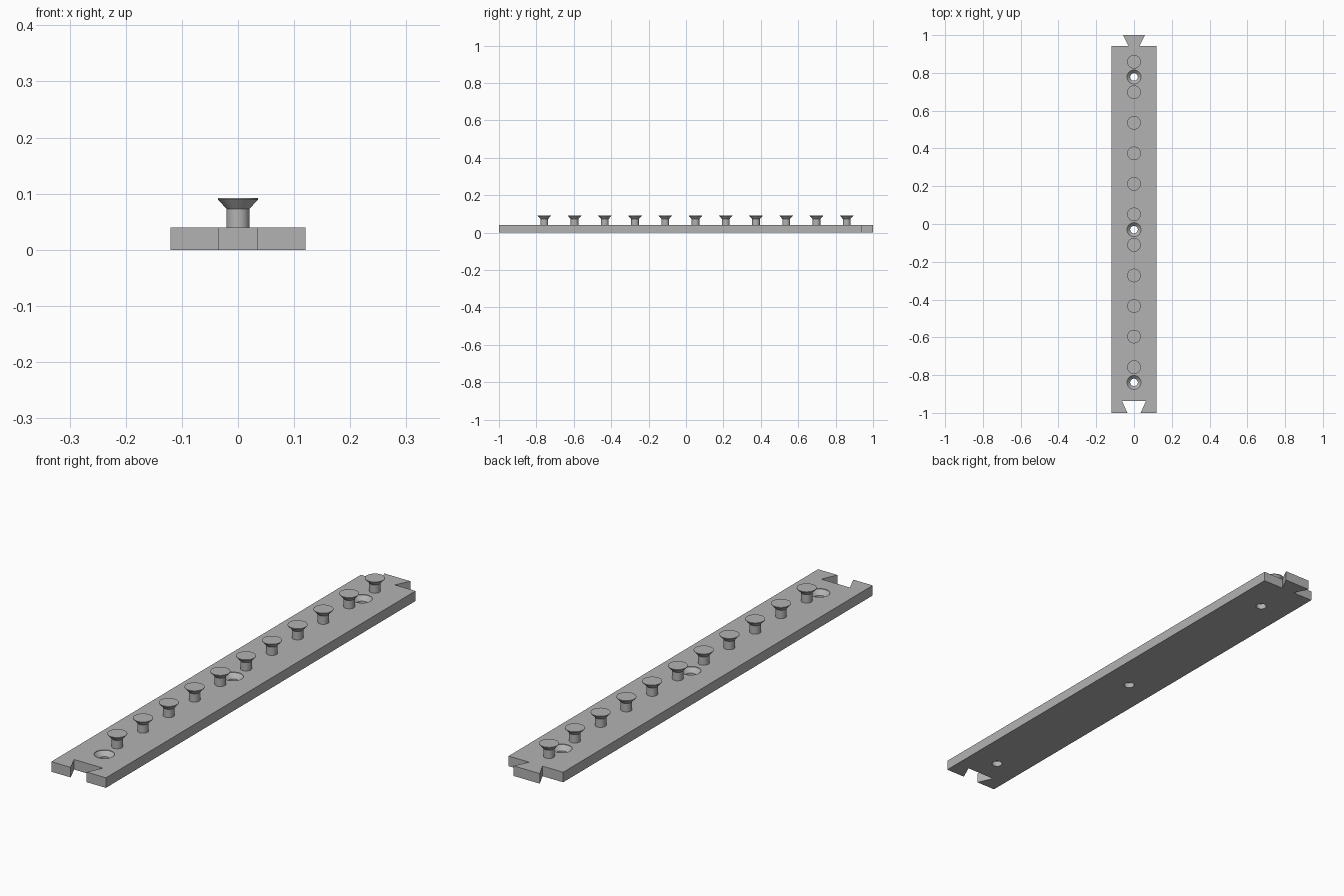
import bpy, bmesh, math

if "Cube" in bpy.data.objects:
    bpy.data.objects.remove(bpy.data.objects["Cube"])

PITCH = 1.94 / 12      # peg spacing along the plate
TOP = 0.04             # plate thickness

grey = bpy.data.materials.new("plain grey")
grey.diffuse_color = (0.45, 0.45, 0.45, 1)
grey.use_nodes = True
grey.node_tree.nodes["Principled BSDF"].inputs["Base Color"].default_value = grey.diffuse_color


def finish(name, bm):
    bmesh.ops.recalc_face_normals(bm, faces=bm.faces[:])
    mesh = bpy.data.meshes.new(name)
    bm.to_mesh(mesh)
    bm.free()
    mesh.materials.append(grey)
    obj = bpy.data.objects.new(name, mesh)
    bpy.context.collection.objects.link(obj)
    return obj


def lathe(bm, profile, y, sides=48):
    """Closed solid of revolution from (radius, z) points."""
    rings = [[bm.verts.new((r * math.cos(2 * math.pi * i / sides),
                            y + r * math.sin(2 * math.pi * i / sides), z))
              for i in range(sides)] for r, z in profile]
    for a, b in zip(rings, rings[1:]):
        for i in range(sides):
            j = (i + 1) % sides
            bm.faces.new((a[i], a[j], b[j], b[i]))
    bm.faces.new(rings[0][::-1])
    bm.faces.new(rings[-1])


def shade(obj):
    bpy.ops.object.select_all(action='DESELECT')
    obj.select_set(True)
    bpy.context.view_layer.objects.active = obj
    bpy.ops.object.shade_smooth_by_angle(angle=math.radians(25))


# Plate with a dovetail slot at the front end and a dovetail tongue at the back
half = [(0.035, -1), (0.12, -1), (0.12, 0.942), (0.029, 0.942), (0.058, 1)]
slot = (0.063, -0.938)
outline = [slot] + half + [(-x, y) for x, y in reversed([slot] + half)]
bm = bmesh.new()
face = bm.faces.new([bm.verts.new((x, y, 0)) for x, y in outline])
ext = bmesh.ops.extrude_face_region(bm, geom=[face])
bmesh.ops.translate(bm, vec=(0, 0, TOP),
                    verts=[v for v in ext["geom"] if isinstance(v, bmesh.types.BMVert)])
plate = finish("plate", bm)

# Countersunk screw holes
bm = bmesh.new()
for k in (1, 6, 11):
    lathe(bm, [(0.02, -0.02), (0.02, 0.021), (0.037, 0.038), (0.037, 0.06)], -1 + k * PITCH)
cutter = finish("screw_hole_cutter", bm)
mod = plate.modifiers.new("screw holes", 'BOOLEAN')
mod.object = cutter
mod.solver = 'EXACT'
bpy.context.view_layer.objects.active = plate
bpy.ops.object.modifier_apply(modifier=mod.name)
bpy.data.objects.remove(cutter)
shade(plate)

# Row of flared pegs
for k in range(11):
    bm = bmesh.new()
    lathe(bm, [(0.0205, TOP - 0.002), (0.0205, 0.073), (0.036, 0.09), (0.036, 0.092)],
          -1 + (k + 1.5) * PITCH)
    shade(finish(f"peg_{k + 1}", bm))
